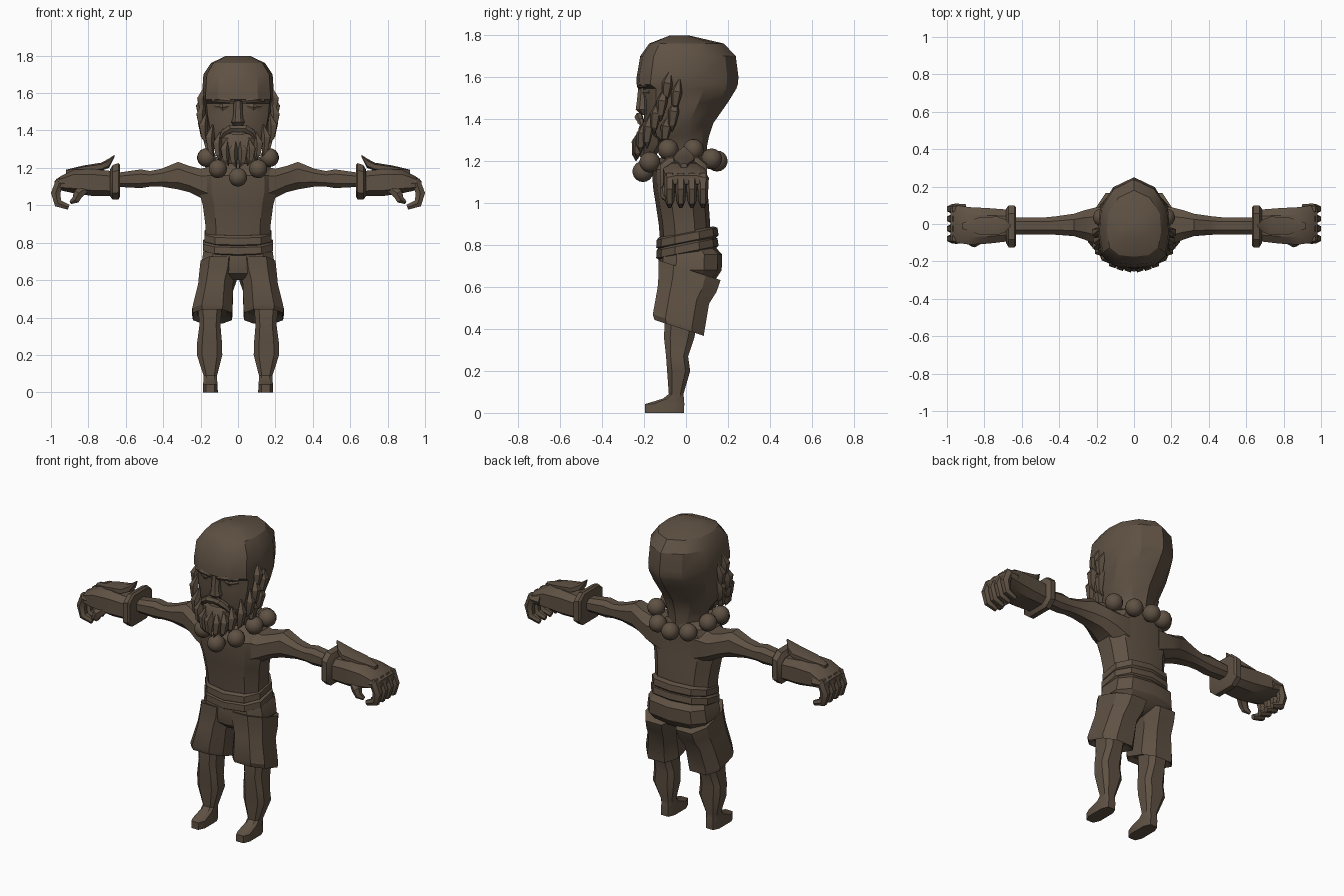
import bpy, bmesh, math
from mathutils import Vector

default_cube = bpy.data.objects.get("Cube")
if default_cube:
    bpy.data.objects.remove(default_cube)

material = bpy.data.materials.new("dark_brown")
material.use_nodes = True
brown = (.115, .083, .057, 1)
material.diffuse_color = brown
material.node_tree.nodes["Principled BSDF"].inputs["Base Color"].default_value = brown


def finish(name, bm, angle=30):
    """Turn a bmesh into a shaded object with the shared material."""
    bmesh.ops.recalc_face_normals(bm, faces=bm.faces)
    mesh = bpy.data.meshes.new(name)
    bm.to_mesh(mesh)
    bm.free()
    mesh.materials.append(material)
    mesh.shade_smooth()
    mesh.set_sharp_from_angle(angle=math.radians(angle))
    obj = bpy.data.objects.new(name, mesh)
    bpy.context.collection.objects.link(obj)
    return obj


def skin(name, rings, side=1):
    """Bridge closed rings of points and cap both ends; side -1 mirrors in x."""
    bm = bmesh.new()
    loops = [[bm.verts.new((p[0] * side, p[1], p[2])) for p in ring] for ring in rings]
    for low, high in zip(loops, loops[1:]):
        for i in range(len(low)):
            j = (i + 1) % len(low)
            bm.faces.new((low[i], low[j], high[j], high[i]))
    bm.faces.new(loops[0])
    bm.faces.new(loops[-1])
    return finish(name, bm)


def outline(count, power):
    """Rounded box outline that fills the square from -1 to 1."""
    points = []
    for k in range(count):
        angle = (k + .5) * math.tau / count
        points.append([math.copysign(abs(f(angle)) ** power, f(angle)) for f in (math.cos, math.sin)])
    widest = max(abs(p[0]) for p in points)
    deepest = max(abs(p[1]) for p in points)
    return [(u / widest, v / deepest) for u, v in points]


def upright(name, sections, side=1, count=8, power=.8, tilt=0, shape=None):
    """Loft along z; each section is height, centre x, half width, front y, back y."""
    rings = []
    for z, x, w, front, back in sections:
        depth, mid = (back - front) / 2, (back + front) / 2
        rings.append([(x + u * w, mid + v * depth, z + tilt * v * depth)
                      for u, v in shape or outline(count, power)])
    return skin(name, rings, side)


def sideways(name, sections, side=1, count=8, power=.8):
    """Loft along x; each section is x, front y, back y, bottom z, top z."""
    rings = []
    for x, front, back, low, top in sections:
        rings.append([(x, (front + back) / 2 + u * (back - front) / 2,
                       (low + top) / 2 + v * (top - low) / 2) for u, v in outline(count, power)])
    return skin(name, rings, side)


def tube(name, path, radii, side=1, count=6):
    """Loft round sections of changing radius along a path."""
    path = [Vector(p) for p in path]
    rings = []
    for i, point in enumerate(path):
        along = (path[min(i + 1, len(path) - 1)] - path[max(i - 1, 0)]).normalized()
        across = along.cross(Vector((0, 1, 0))).normalized()
        other = along.cross(across)
        rings.append([point + radii[i] * (across * u + other * v) for u, v in outline(count, 1)])
    return skin(name, rings, side)


# Head: egg outline that narrows to the back
half = [(0, -1), (.55, -.95), (.9, -.72), (1, -.25), (.95, .3), (.58, .78), (0, 1)]
egg = half + [(-u, v) for u, v in reversed(half[1:-1])]
upright("head", [
    (1.18, 0, .1, -.09, .1), (1.27, 0, .11, -.11, .1), (1.32, 0, .135, -.18, .11),
    (1.38, 0, .16, -.2, .13), (1.48, 0, .18, -.2, .2), (1.545, 0, .187, -.205, .24),
    (1.565, 0, .192, -.237, .247), (1.6, 0, .192, -.235, .25), (1.7, 0, .185, -.218, .237),
    (1.76, 0, .145, -.175, .18), (1.797, 0, .07, -.08, .02)], shape=egg)

# Face
upright("nose", [(1.42, 0, .02, -.215, -.17), (1.445, 0, .036, -.24, -.17),
                 (1.47, 0, .026, -.236, -.17), (1.57, 0, .022, -.225, -.17)])
upright("chin_beard", [(1.22, 0, .05, -.22, -.15), (1.28, 0, .095, -.23, -.1),
                       (1.36, 0, .11, -.225, -.1), (1.385, 0, .08, -.21, -.1)])
upright("lower_lip", [(1.378, 0, .04, -.232, -.18), (1.392, 0, .035, -.228, -.18)])

# Beard locks: x, y, top, bottom
locks = [(.19, -.085, 1.63, 1.48), (.196, -.04, 1.59, 1.44), (.194, -.11, 1.55, 1.39),
         (.185, -.055, 1.5, 1.34), (.18, -.14, 1.49, 1.33), (.16, -.09, 1.42, 1.28),
         (.145, -.175, 1.43, 1.26), (.105, -.205, 1.39, 1.24), (.065, -.22, 1.36, 1.21),
         (.022, -.228, 1.35, 1.2)]

# Leg from sole to thigh, with the foot in front
leg = [(0, .148, .04, -.195, -.01), (.042, .148, .039, -.195, -.008),
       (.068, .148, .036, -.11, -.01), (.09, .148, .036, -.082, -.012),
       (.2, .152, .068, -.09, .02), (.27, .152, .066, -.095, .01),
       (.36, .15, .056, -.105, .04), (.46, .15, .065, -.1, .06)]
trouser_leg = [(.43, .14, .08, -.12, .05), (.405, .137, .104, -.15, .085),
               (.43, .137, .108, -.158, .088), (.56, .12, .093, -.135, .11),
               (.62, .107, .1, -.13, .145), (.68, .1, .1, -.13, .165)]

# Arm from chest to wrist
arm = [(.1, -.13, .09, .98, 1.22), (.2, -.11, .09, 1.04, 1.195), (.26, -.085, .075, 1.07, 1.21),
       (.32, -.065, .055, 1.085, 1.232), (.41, -.058, .042, 1.1, 1.195),
       (.47, -.055, .036, 1.1, 1.183), (.52, -.055, .036, 1.092, 1.192), (.67, -.055, .036, 1.1, 1.17)]
gauntlet = [(.65, -.09, .075, 1.05, 1.18), (.78, -.105, .085, 1.05, 1.195),
            (.88, -.11, .09, 1.065, 1.19), (.95, -.1, .1, 1.08, 1.155), (.98, -.09, .09, 1.09, 1.13)]
cuff = [(.63, -.115, .09, 1.05, 1.215), (.64, -.125, .1, 1.03, 1.225),
        (.67, -.125, .1, 1.03, 1.215), (.685, -.1, .08, 1.05, 1.19)]
fin = [(.92, -.025, .005, 1.165, 1.19), (.83, -.055, .035, 1.18, 1.212),
       (.73, -.06, .04, 1.185, 1.228), (.69, -.045, .025, 1.2, 1.25), (.66, -.015, -.005, 1.26, 1.27)]

for side, label in ((1, "left_"), (-1, "right_")):
    for x, y, top, low in locks:
        span = top - low
        tube(label + "beard_lock", [(x - .01, y + .01, top), (x + .006, y - .004, top - span * .4),
                                    (x, y - .012, low + span * .2), (x - .015, y - .01, low)],
             (.004, .027, .018, .002), side, 5)
    tube(label + "moustache", [(0, -.22, 1.41), (.04, -.225, 1.41), (.075, -.215, 1.39), (.1, -.2, 1.345)],
         (.016, .02, .017, .003), side)
    tube(label + "eyebrow", [(.02, -.222, 1.555), (.08, -.222, 1.563), (.14, -.195, 1.558)],
         (.012, .013, .006), side)
    tube(label + "closed_eye", [(.04, -.19, 1.53), (.08, -.19, 1.525), (.125, -.175, 1.53)],
         (.008, .018, .006), side)
    upright(label + "leg", leg, side, power=.6)
    upright(label + "trouser_leg", trouser_leg, side, count=8, power=.75, tilt=-.32)
    sideways(label + "arm", arm, side)
    sideways(label + "gauntlet", gauntlet, side, power=.6)
    sideways(label + "cuff", cuff, side, power=.55)
    sideways(label + "cuff_fin", fin, side, count=6)
    # Curled fingers and thumb
    for k in range(4):
        y = -.078 + k * .053
        tube(label + "finger", [(.9, y, 1.115), (.955, y, 1.12), (.975, y, 1.065),
                                (.962, y, 1.01), (.905, y, .99)],
             (.026, .028, .025, .022, .014), side)
    tube(label + "thumb", [(.82, -.08, 1.09), (.855, -.1, 1.06), (.868, -.1, 1.03), (.895, -.09, 1.015)],
         (.025, .026, .02, .009), side)

# Trunk and hips
upright("torso", [(.78, 0, .17, -.12, .12), (.9, 0, .175, -.13, .115), (1.0, 0, .188, -.145, .108),
                  (1.08, 0, .21, -.158, .1), (1.16, 0, .205, -.16, .1), (1.21, 0, .17, -.13, .1),
                  (1.24, 0, .11, -.09, .09)], count=10)
upright("hips", [(.6, 0, .03, -.09, .08), (.635, 0, .16, -.125, .14), (.68, 0, .196, -.132, .17),
                 (.755, 0, .185, -.13, .172), (.79, 0, .165, -.12, .14)], count=10, power=.7)
for name, z, width in (("upper_belt", .835, .18), ("lower_belt", .785, .186)):
    upright(name, [(z - .027, 0, width - .012, -.13, .145), (z - .018, 0, width, -.142, .155),
                   (z + .018, 0, width, -.14, .15), (z + .028, 0, width - .014, -.128, .13)],
            count=10, tilt=.2)


# Necklace of large beads
def bead(x, y, z):
    bm = bmesh.new()
    bmesh.ops.create_uvsphere(bm, u_segments=14, v_segments=9, radius=.05)
    bmesh.ops.translate(bm, verts=bm.verts, vec=(x, y, z))
    finish("necklace_bead", bm, 50)


for x, y, z in ((0, -.205, 1.15), (0, .148, 1.2)):
    bead(x, y, z)
for x, y, z in ((.108, -.172, 1.195), (.168, -.085, 1.255), (.17, .035, 1.255), (.1, .122, 1.21)):
    bead(x, y, z)
    bead(-x, y, z)
